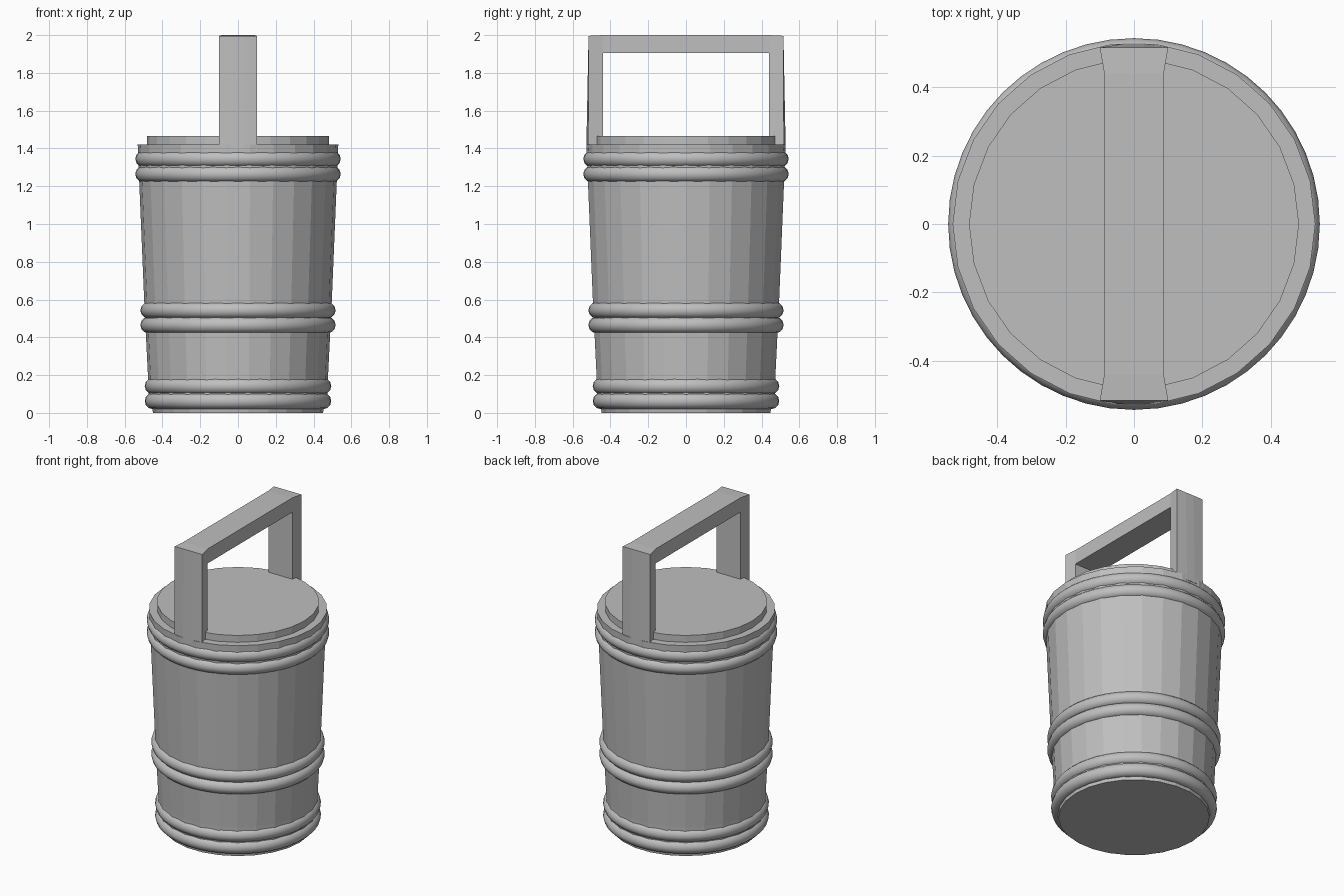
import bpy, bmesh, math

if "Cube" in bpy.data.objects:
    bpy.data.objects.remove(bpy.data.objects["Cube"])

grey = bpy.data.materials.new("plain grey")
grey.diffuse_color = (0.52, 0.52, 0.52, 1)
grey.use_nodes = True
grey.node_tree.nodes["Principled BSDF"].inputs["Base Color"].default_value = grey.diffuse_color


def make_object(name, bm):
    bmesh.ops.recalc_face_normals(bm, faces=bm.faces)
    mesh = bpy.data.meshes.new(name)
    bm.to_mesh(mesh)
    bm.free()
    mesh.materials.append(grey)
    obj = bpy.data.objects.new(name, mesh)
    bpy.context.collection.objects.link(obj)
    return obj


def turned(name, profile, sides):
    """Closed solid from a (radius, z) profile, capped at both ends."""
    bm = bmesh.new()
    rings = []
    for r, z in profile:
        rings.append([bm.verts.new((r * math.cos(2 * math.pi * i / sides),
                                    r * math.sin(2 * math.pi * i / sides), z))
                      for i in range(sides)])
    for a, b in zip(rings, rings[1:]):
        for i in range(sides):
            j = (i + 1) % sides
            bm.faces.new((a[i], a[j], b[j], b[i]))
    bm.faces.new(rings[0][::-1])
    bm.faces.new(rings[-1])
    return make_object(name, bm)


def prism(bm, outline, z0, z1):
    low = [bm.verts.new((x, y, z0)) for x, y in outline]
    high = [bm.verts.new((x, y, z1)) for x, y in outline]
    n = len(outline)
    bm.faces.new(low[::-1])
    bm.faces.new(high)
    for i in range(n):
        j = (i + 1) % n
        bm.faces.new((low[i], low[j], high[j], high[i]))
    return high


# tapered bucket body and lid
turned("bucket_body", [(0.45, 0), (0.455, 0.03), (0.475, 0.1), (0.477, 0.2),
                       (0.497, 0.6), (0.522, 1.2), (0.531, 1.42)], 26)
turned("lid", [(0.483, 1.40), (0.483, 1.465)], 26)

# three pairs of rounded hoops
for label, outer, heights in (("bottom", 0.494, (0.063, 0.142)),
                              ("middle", 0.517, (0.465, 0.543)),
                              ("top", 0.544, (1.264, 1.345))):
    for k, z in enumerate(heights):
        bpy.ops.mesh.primitive_torus_add(major_radius=outer - 0.043, minor_radius=0.043,
                                         major_segments=48, minor_segments=12,
                                         location=(0, 0, z))
        hoop = bpy.context.object
        hoop.name = f"{label}_hoop_{k + 1}"
        hoop.data.materials.append(grey)
        bpy.ops.object.shade_smooth_by_angle(angle=math.radians(35))

# handle: two wedge posts with faceted outer faces, joined by a crossbar
bm = bmesh.new()
for s in (-1, 1):
    outline = [(-0.087, 0.44), (0.087, 0.44), (0.1, 0.518), (0.03, 0.528),
               (-0.03, 0.528), (-0.1, 0.518)]
    top = prism(bm, [(x, s * y) for x, y in outline], 1.39, 2.0)
    for v in top[2:]:
        v.co.y = s * 0.516
        v.co.z = 1.996
prism(bm, [(-0.087, -0.44), (0.087, -0.44), (0.087, 0.44), (-0.087, 0.44)], 1.905, 2.0)
make_object("handle", bm)
